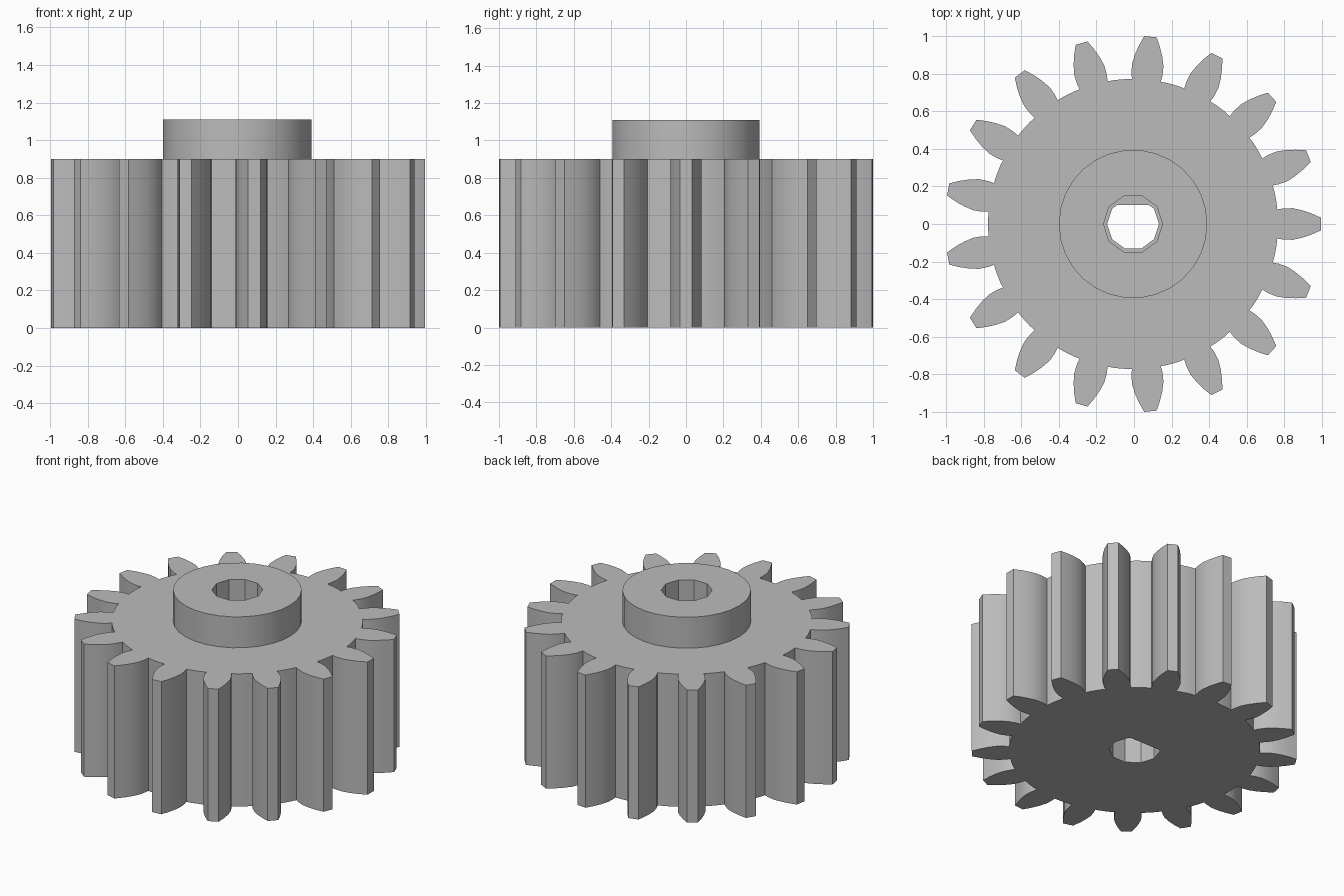
import bpy, bmesh, math
from mathutils import Vector, Matrix

cube = bpy.data.objects.get("Cube")
if cube:
    bpy.data.objects.remove(cube, do_unlink=True)

TEETH = 17
CENTRE_X = -0.005
ROOT_R = 0.772
GEAR_TOP = 0.90
HUB_TOP = 1.11

grey = bpy.data.materials.new("plain grey")
grey.use_nodes = True
colour = (0.5, 0.5, 0.5, 1)
grey.diffuse_color = colour
grey.node_tree.nodes["Principled BSDF"].inputs["Base Color"].default_value = colour


def circle(radius, sides):
    return [Vector((radius * math.cos(math.tau * i / sides),
                    radius * math.sin(math.tau * i / sides))) for i in range(sides)]


def flatted(radius, sides, flat_y):
    """Circle cut by a flat on its +y side."""
    points, result = circle(radius, sides), []
    for a, b in zip(points, points[1:] + points[:1]):
        if a.y <= flat_y:
            result.append(a)
        if (a.y - flat_y) * (b.y - flat_y) < 0:
            result.append(a.lerp(b, (flat_y - a.y) / (b.y - a.y)))
    return result


def prism(name, outline, bottom, top):
    """Extrude a closed outline between two heights."""
    bm = bmesh.new()
    face = bm.faces.new([bm.verts.new((p.x + CENTRE_X, p.y, bottom)) for p in outline])
    extruded = bmesh.ops.extrude_face_region(bm, geom=[face])["geom"]
    verts = [v for v in extruded if isinstance(v, bmesh.types.BMVert)]
    bmesh.ops.translate(bm, verts=verts, vec=(0, 0, top - bottom))
    bmesh.ops.recalc_face_normals(bm, faces=bm.faces)
    mesh = bpy.data.meshes.new(name)
    bm.to_mesh(mesh)
    bm.free()
    mesh.materials.append(grey)
    obj = bpy.data.objects.new(name, mesh)
    bpy.context.collection.objects.link(obj)
    return obj


def bore(obj, cutter):
    """Cut a hole, then discard the cutter."""
    mod = obj.modifiers.new("bore", "BOOLEAN")
    mod.operation, mod.solver, mod.object = "DIFFERENCE", "EXACT", cutter
    bpy.context.view_layer.objects.active = obj
    bpy.ops.object.modifier_apply(modifier=mod.name)
    bpy.data.objects.remove(cutter, do_unlink=True)


# Gear outline: curved tooth flanks joined by short root arcs
flank = [(0.767, 0.077), (0.80, 0.083), (0.85, 0.084), (0.90, 0.073),
         (0.95, 0.056), (1.001, 0.033)]
tooth = [Vector((r, -w)) for r, w in flank] + [Vector((r, w)) for r, w in reversed(flank)]
step = math.tau / TEETH
edge = math.atan2(flank[0][1], flank[0][0])
outline = []
for i in range(TEETH):
    turn = Matrix.Rotation(i * step, 2)
    outline += [turn @ p for p in tooth]
    for t in (0.25, 0.5, 0.75):
        a = i * step + edge + t * (step - 2 * edge)
        outline.append(Vector((ROOT_R * math.cos(a), ROOT_R * math.sin(a))))

gear_body = prism("gear_body", outline, 0, GEAR_TOP)
hub = prism("hub", circle(0.395, 30), GEAR_TOP, HUB_TOP)

# Flatted shaft bore with a narrower neck, and a plain bore in the hub
bore(gear_body, prism("lower_cutter", flatted(0.157, 10, 0.101), -0.1, 0.45))
bore(gear_body, prism("neck_cutter", flatted(0.138, 10, 0.101), 0.4, 1.0))
bore(hub, prism("hub_cutter", circle(0.157, 10), 0.8, 1.2))

# Smooth the curved flanks and hub side, keeping corners sharp
for obj in (gear_body, hub):
    bpy.ops.object.select_all(action="DESELECT")
    obj.select_set(True)
    bpy.context.view_layer.objects.active = obj
    bpy.ops.object.shade_smooth_by_angle(angle=math.radians(25))
